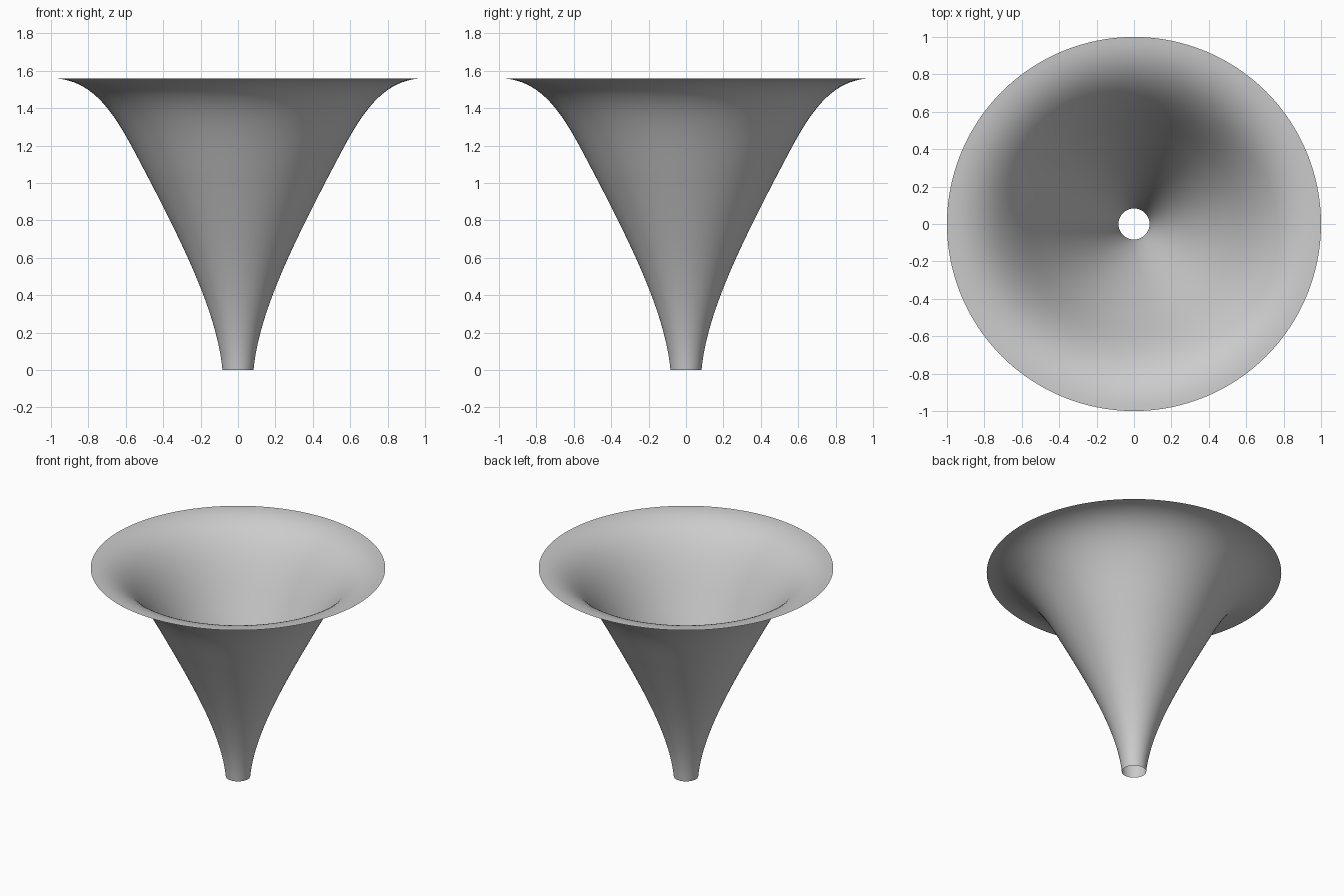
import bpy, bmesh, math
from mathutils import Vector
from mathutils.geometry import interpolate_bezier

cube = bpy.data.objects.get("Cube")
if cube:
    bpy.data.objects.remove(cube, do_unlink=True)


def make_material(name, color):
    mat = bpy.data.materials.new(name)
    mat.use_nodes = True
    mat.diffuse_color = color
    mat.node_tree.nodes["Principled BSDF"].inputs["Base Color"].default_value = color
    return mat


def profile(segments, steps):
    """Join Bezier segments of (radius, height) points into one outline."""
    points = []
    for seg in segments:
        curve = interpolate_bezier(*[Vector((r, 0, z)) for r, z in seg], steps)
        points += curve[1:] if points else curve
    return points


# Flared horn: narrow open neck, straight throat, rim curling out flat
outline = profile([
    [(0.083, 0), (0.11, 0.30), (0.29, 0.66), (0.465, 1.0)],
    [(0.465, 1.0), (0.62, 1.29), (0.73, 1.56), (1.0, 1.56)],
], 25)

bm = bmesh.new()
verts = [bm.verts.new(p) for p in outline]
edges = [bm.edges.new(pair) for pair in zip(verts, verts[1:])]
bmesh.ops.spin(bm, geom=verts + edges, cent=(0, 0, 0), axis=(0, 0, 1),
               angle=math.tau, steps=128, use_merge=True)
bmesh.ops.remove_doubles(bm, verts=bm.verts, dist=0.0001)

# Turn the faces toward the inside of the bell
bm.normal_update()
for face in bm.faces:
    face.smooth = True
    if face.normal.z < 0:
        face.normal_flip()

mesh = bpy.data.meshes.new("horn_bell")
bm.to_mesh(mesh)
bm.free()
horn = bpy.data.objects.new("horn_bell", mesh)
bpy.context.collection.objects.link(horn)
mesh.materials.append(make_material("light_grey", (0.6, 0.6, 0.6, 1)))
